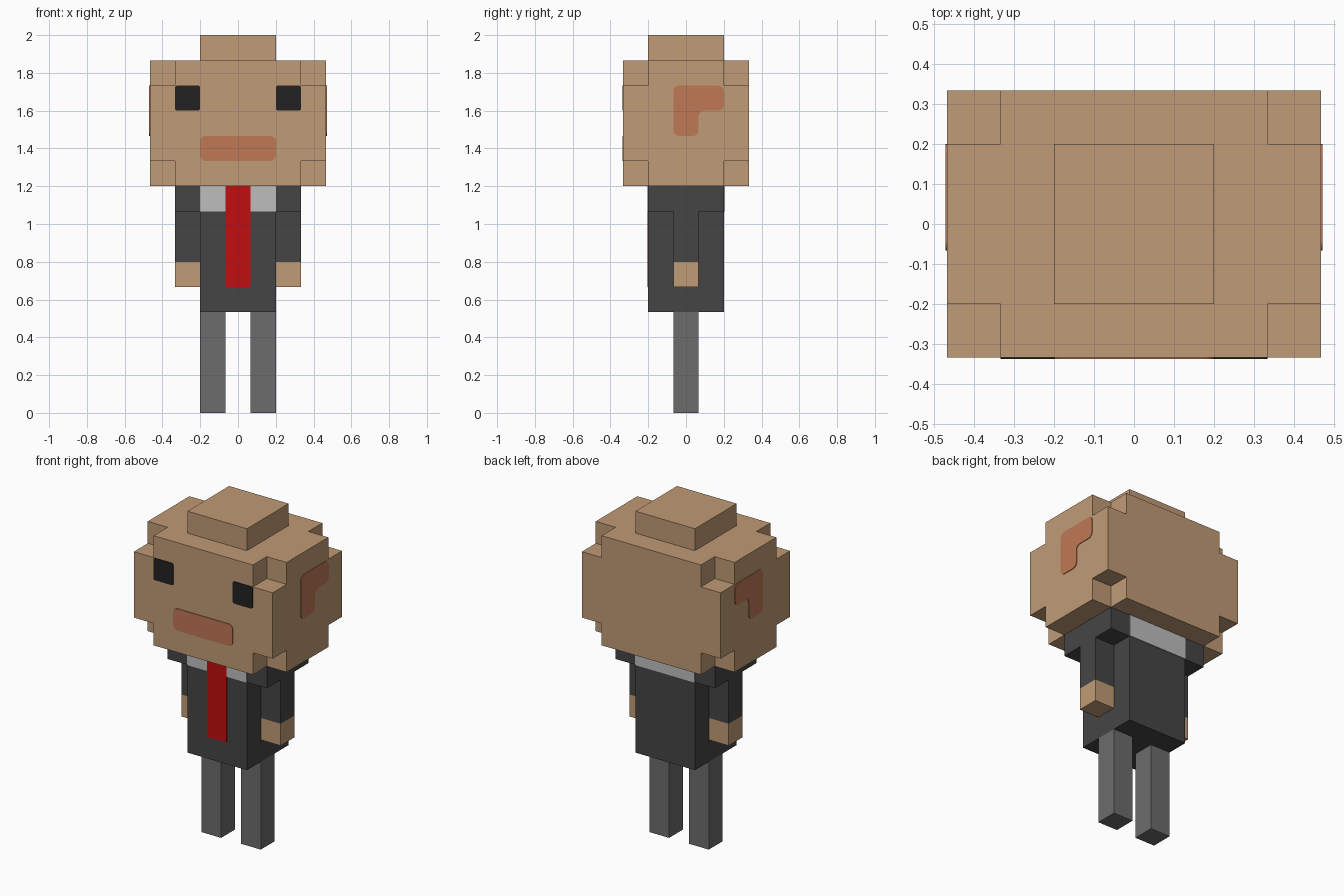
import bpy, bmesh
from itertools import product
from mathutils import Vector

if "Cube" in bpy.data.objects:
    bpy.data.objects.remove(bpy.data.objects["Cube"], do_unlink=True)

U = 2 / 15          # one block of the figure
THICK = 0.004       # thickness of painted plates


def material(name, rgb):
    lin = [(c / 255 / 12.92) if c < 11 else ((c / 255 + 0.055) / 1.055) ** 2.4 for c in rgb]
    m = bpy.data.materials.new(name)
    m.use_nodes = True
    m.diffuse_color = (*lin, 1)
    bsdf = m.node_tree.nodes["Principled BSDF"]
    bsdf.inputs["Base Color"].default_value = (*lin, 1)
    bsdf.inputs["Roughness"].default_value = 0.9
    return m


SKIN = material("skin tan", (192, 155, 118))
BLUSH = material("lip and ear pink", (192, 120, 86))
SUIT = material("suit charcoal", (69, 69, 69))
TROUSERS = material("trouser grey", (108, 108, 108))
COLLAR = material("collar light grey", (190, 190, 190))
TIE = material("tie red", (192, 14, 14))
EYE = material("eye black", (34, 34, 34))


def finish(name, bm, mat):
    bmesh.ops.recalc_face_normals(bm, faces=bm.faces)
    me = bpy.data.meshes.new(name)
    bm.to_mesh(me)
    bm.free()
    me.materials.append(mat)
    ob = bpy.data.objects.new(name, me)
    bpy.context.collection.objects.link(ob)
    return ob


def box(name, lo, hi, mat):
    """Box between two corners given in blocks."""
    lo, hi = Vector(lo) * U, Vector(hi) * U
    bm = bmesh.new()
    bmesh.ops.create_cube(bm, size=1)
    for v in bm.verts:
        v.co = Vector([(l + h) / 2 + c * (h - l) for l, h, c in zip(lo, hi, v.co)])
    return finish(name, bm, mat)


def notched_box(name, xs, ys, zs, mat):
    """Box of 3 x 3 x 3 cells with the eight corner cells removed."""
    axes = (xs, ys, zs)
    cells = {c for c in product(range(3), repeat=3) if 1 in c}
    bm = bmesh.new()
    for c in cells:
        for axis, side in product(range(3), (0, 1)):
            n = list(c)
            n[axis] += 2 * side - 1
            if tuple(n) in cells:
                continue
            a, b = [i for i in range(3) if i != axis]
            corners = []
            for da, db in ((0, 0), (1, 0), (1, 1), (0, 1)):
                p = list(c)
                p[axis] += side
                p[a] += da
                p[b] += db
                corners.append(bm.verts.new([axes[i][p[i]] * U for i in range(3)]))
            bm.faces.new(corners)
    bmesh.ops.remove_doubles(bm, verts=bm.verts, dist=1e-5)
    bmesh.ops.recalc_face_normals(bm, faces=bm.faces)
    bmesh.ops.dissolve_limit(bm, angle_limit=0.01, verts=bm.verts, edges=bm.edges)
    return finish(name, bm, mat)


def plate(name, outline, axis, depth, mat, radius=0.0):
    """Thin outline in (across, height) blocks, lying on the plane axis = depth."""
    def place(p, d):
        return (p[0] * U, d, p[1] * U) if axis == "y" else (d, p[0] * U, p[1] * U)
    bm = bmesh.new()
    face = bm.faces.new([bm.verts.new(place(p, depth * U)) for p in outline])
    if radius:
        bmesh.ops.bevel(bm, geom=list(bm.verts), offset=radius, segments=4,
                        profile=0.5, affect="VERTICES")
    ext = bmesh.ops.extrude_face_region(bm, geom=list(bm.faces))
    out = THICK if depth > 0 else -THICK
    move = Vector((0, out, 0)) if axis == "y" else Vector((out, 0, 0))
    bmesh.ops.translate(bm, vec=move,
                        verts=[g for g in ext["geom"] if isinstance(g, bmesh.types.BMVert)])
    return finish(name, bm, mat)


def rect(a0, z0, a1, z1):
    return [(a0, z0), (a1, z0), (a1, z1), (a0, z1)]


# Head and the block on its crown
notched_box("head", (-3.5, -2.5, 2.5, 3.5), (-2.5, -1.5, 1.5, 2.5), (9, 10, 13, 14), SKIN)
box("crown", (-1.5, -1.5, 14), (1.5, 1.5, 15), SKIN)
plate("mouth", rect(-1.5, 10, 1.5, 11), "y", -2.5, BLUSH, 0.03)

# Torso, tie and collar
box("torso", (-1.5, -1.5, 4), (1.5, 1.5, 9), SUIT)
plate("tie", rect(-0.5, 5, 0.5, 9), "y", -1.5, TIE)
plate("collar_back", rect(-1.5, 8, 1.5, 9), "y", 1.5, COLLAR)

# Paired parts
EAR = [(-0.5, 11), (0.5, 11), (0.5, 12), (1.5, 12), (1.5, 13), (-0.5, 13)]
for side, s in (("left", 1), ("right", -1)):
    def span(a, b):
        return sorted((a * s, b * s))
    x0, x1 = span(1.5, 2.5)
    box(f"{side}_shoulder", (x0, -1.5, 8), (x1, 1.5, 9), SUIT)
    box(f"{side}_sleeve", (x0, -0.5, 6), (x1, 0.5, 8), SUIT)
    box(f"{side}_hand", (x0, -0.5, 5), (x1, 0.5, 6), SKIN)
    plate(f"{side}_eye", rect(x0, 12, x1, 13), "y", -2.5, EYE, 0.012)
    plate(f"{side}_ear", EAR, "x", 3.5 * s, BLUSH, 0.03)
    x0, x1 = span(0.5, 1.5)
    box(f"{side}_leg", (x0, -0.5, 0), (x1, 0.5, 4), TROUSERS)
    plate(f"{side}_collar", rect(x0, 8, x1, 9), "y", -1.5, COLLAR)
